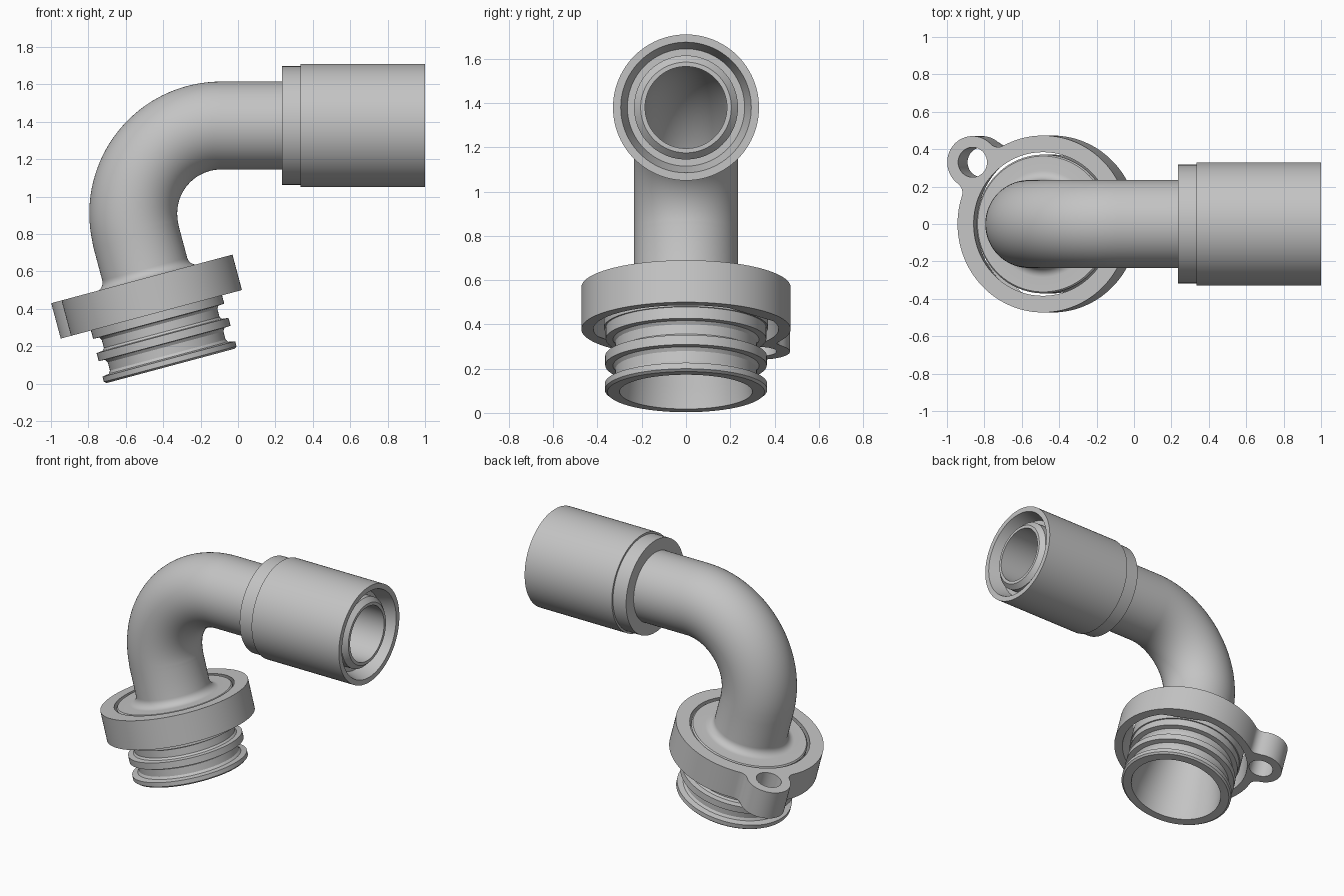
import bpy, bmesh
from math import sin, cos, pi, radians, acos, atan2
from mathutils import Vector, Matrix

if "Cube" in bpy.data.objects:
    bpy.data.objects.remove(bpy.data.objects["Cube"])

grey = bpy.data.materials.new("plain_grey")
grey.use_nodes = True
grey.diffuse_color = (0.55, 0.55, 0.55, 1)
grey.node_tree.nodes["Principled BSDF"].inputs["Base Color"].default_value = (0.55, 0.55, 0.55, 1)

# Centre line: tilted inlet, bend, then a level outlet along +x
TILT = radians(15)
AXIS = Vector((-sin(TILT), 0, cos(TILT)))
INLET = Vector((-0.36, 0, 0.095))
RISE, BEND = 0.717, 0.47
SWEEP = pi / 2 + TILT
BEND_END = RISE + BEND * SWEEP
CENTRE = Vector((-0.09, 0, 0.91))


def path(s):
    """Point and direction at distance s along the centre line."""
    if s <= RISE:
        return INLET + AXIS * s, AXIS
    a = min((s - RISE) / BEND, SWEEP) - TILT
    point = CENTRE + BEND * Vector((-cos(a), 0, sin(a)))
    direction = Vector((sin(a), 0, cos(a)))
    return point + direction * max(0, s - BEND_END), direction


def at_x(x):
    return BEND_END + x - CENTRE.x


def finish(name, bm):
    bmesh.ops.recalc_face_normals(bm, faces=bm.faces)
    mesh = bpy.data.meshes.new(name)
    bm.to_mesh(mesh)
    bm.free()
    mesh.materials.append(grey)
    obj = bpy.data.objects.new(name, mesh)
    bpy.context.collection.objects.link(obj)
    bpy.ops.object.select_all(action='DESELECT')
    obj.select_set(True)
    bpy.context.view_layer.objects.active = obj
    bpy.ops.object.shade_smooth_by_angle(angle=radians(28))
    return obj


def turned(name, profile, sides=96):
    """Closed (distance, radius) profile turned round the centre line."""
    bm = bmesh.new()
    rings = []
    for s, r in profile:
        p, d = path(s)
        y = Vector((0, 1, 0))
        x = y.cross(d)
        angles = [2 * pi * i / sides for i in range(sides)]
        rings.append([bm.verts.new(p + r * (cos(a) * x + sin(a) * y)) for a in angles])
    for k, ring in enumerate(rings):
        other = rings[k - 1]
        for i in range(sides):
            bm.faces.new((ring[i - 1], ring[i], other[i], other[i - 1]))
    return finish(name, bm)


# Hollow elbow with the grooved spigot at its inlet
STEPS = 36
bend = [RISE + (BEND_END - RISE) * i / STEPS for i in range(STEPS + 1)]
spigot = [(0, 0.30), (0, 0.355), (0.01, 0.367), (0.038, 0.367), (0.045, 0.33),
          (0.06, 0.32), (0.105, 0.32), (0.122, 0.33), (0.124, 0.365), (0.168, 0.365),
          (0.172, 0.33), (0.185, 0.32), (0.23, 0.32), (0.245, 0.33), (0.247, 0.363),
          (0.30, 0.363), (0.30, 0.371), (0.478, 0.371), (0.486, 0.363)]
FILLET, TUBE, BORE = 0.05, 0.235, 0.185
fillet = [(0.486 + FILLET * (1 - cos(a)), TUBE + FILLET * (1 - sin(a)))
          for a in [pi / 2 * i / 8 for i in range(9)]]
outlet = [(at_x(0.955), TUBE), (at_x(0.985), 0.205), (at_x(0.985), BORE)]
bore = [(s, BORE) for s in reversed(bend)] + [(0.6, BORE), (0.5, 0.20), (0.1, 0.29)]
turned("elbow_pipe", spigot + fillet + [(s, TUBE) for s in bend] + outlet + bore)

# Stepped sleeve round the outlet
sleeve = [(0.235, 0.225), (0.235, 0.317), (0.335, 0.317), (0.335, 0.33),
          (1.0, 0.33), (1.0, 0.295), (0.9, 0.265), (0.9, 0.225)]
turned("outlet_sleeve", [(at_x(x), r) for x, r in sleeve])


# Retaining flange with a pierced lug blended into its rim
def arc(cx, cy, r, start, end, n):
    return [(cx + r * cos(start + (end - start) * i / n),
             cy + r * sin(start + (end - start) * i / n)) for i in range(n)]


RIM, LUG, BLEND = 0.473, 0.14, 0.06
lug_x, lug_y = -0.39, 0.33
reach = Vector((lug_x, lug_y)).length
far = RIM + BLEND
alpha = acos((reach**2 + far**2 - (LUG + BLEND)**2) / (2 * reach * far))
fx, fy = far * cos(alpha), far * sin(alpha)
beta = atan2(fy, fx - reach)
outline = (arc(0, 0, RIM, alpha, 2 * pi - alpha, 110)
           + arc(fx, -fy, BLEND, pi - alpha, pi - beta, 10)
           + arc(reach, 0, LUG, -beta, beta, 36)
           + arc(fx, fy, BLEND, pi + beta, pi + alpha, 10))
loops = [outline, arc(0, 0, 0.384, 0, 2 * pi, 96), arc(reach, 0, 0.08, 0, 2 * pi, 48)]

curve = bpy.data.curves.new("flange_outline", 'CURVE')
curve.dimensions = '2D'
curve.fill_mode = 'BOTH'
curve.extrude = 0.098
for loop in loops:
    spline = curve.splines.new('POLY')
    spline.points.add(len(loop) - 1)
    for point, (x, y) in zip(spline.points, loop):
        point.co = (x, y, 0, 1)
    spline.use_cyclic_u = True
helper = bpy.data.objects.new("flange_outline", curve)
bpy.context.collection.objects.link(helper)
bpy.context.view_layer.update()
solid = bpy.data.meshes.new_from_object(helper.evaluated_get(bpy.context.evaluated_depsgraph_get()))
bpy.data.objects.remove(helper)

bm = bmesh.new()
bm.from_mesh(solid)
bpy.data.meshes.remove(solid)
bmesh.ops.remove_doubles(bm, verts=bm.verts, dist=0.0001)
# Widen the opening on the underside
for v in bm.verts:
    if v.co.z < 0 and v.co.xy.length < 0.39:
        v.co.x *= 1.09
        v.co.y *= 1.09
place = (Matrix.Translation(INLET + AXIS * 0.391) @ Matrix.Rotation(-TILT, 4, 'Y')
         @ Matrix.Rotation(atan2(lug_y, lug_x), 4, 'Z'))
bm.transform(place)
finish("lug_flange", bm)
